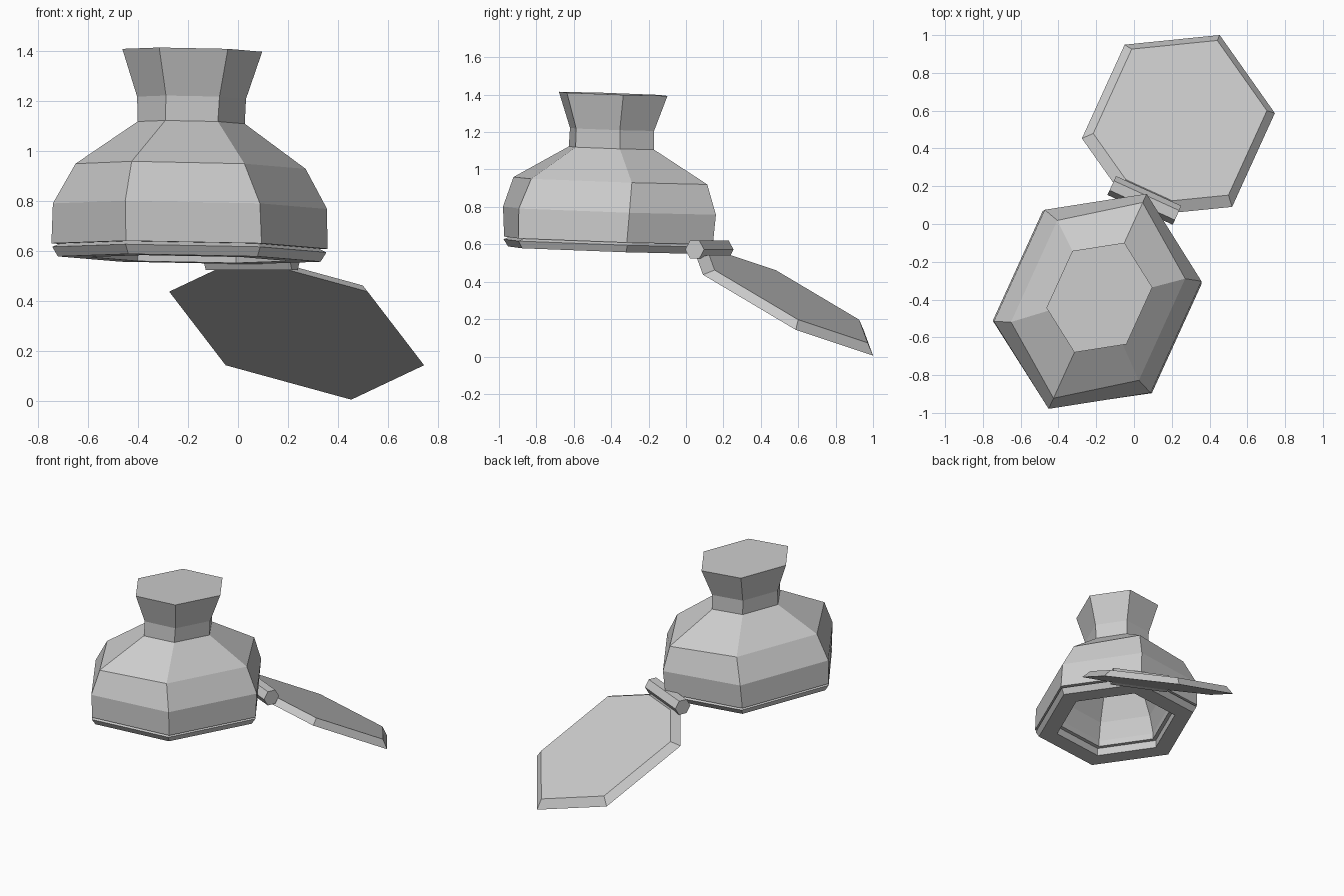
import bpy, bmesh, math
from mathutils import Matrix, Vector

if "Cube" in bpy.data.objects:
    bpy.data.objects.remove(bpy.data.objects["Cube"])

YAW = math.radians(65.5)   # direction from pot to lid, across the hinge


def frame(centre, pitch):
    """Local x runs across the hinge, y along it, z out of the part."""
    return (Matrix.Translation(Vector(centre)) @ Matrix.Rotation(YAW, 4, 'Z')
            @ Matrix.Rotation(math.radians(pitch), 4, 'Y'))


def loft(name, section, levels, matrix, closed=False):
    """Skin scaled copies (height, scale x, scale y) of a cross-section."""
    bm = bmesh.new()
    rings = [[bm.verts.new(matrix @ Vector((x * sx, y * sy, h))) for x, y in section]
             for h, sx, sy in levels]
    n = len(section)
    pairs = list(zip(rings, rings[1:]))
    if closed:
        pairs.append((rings[-1], rings[0]))
    else:
        bm.faces.new(rings[0])
        bm.faces.new(rings[-1])
    for a, b in pairs:
        for i in range(n):
            j = (i + 1) % n
            bm.faces.new((a[i], a[j], b[j], b[i]))
    bmesh.ops.recalc_face_normals(bm, faces=bm.faces)
    mesh = bpy.data.meshes.new(name)
    bm.to_mesh(mesh)
    bm.free()
    obj = bpy.data.objects.new(name, mesh)
    bpy.context.collection.objects.link(obj)
    return obj


def hexagon(tip, side, width):
    return [(tip, 0), (side, width), (-side, width),
            (-tip, 0), (-side, -width), (side, -width)]


# Hollow pot: inside from the ceiling down, across the rim, up the outside
pot_hex = hexagon(0.626, 0.325, 0.465)
pot_frame = frame((-0.195, -0.415, 0.6), 2.0)
loft("pot_body", pot_hex, [
    (0.48, 0.26, 0.25), (0.33, 0.50, 0.48), (0.18, 0.62, 0.61), (0.06, 0.67, 0.67),
    (0.02, 0.67, 0.67),
    (0.02, 0.98, 0.995), (0.18, 1.0, 0.98), (0.34, 0.91, 0.80),
    (0.515, 0.40, 0.38), (0.615, 0.395, 0.39), (0.805, 0.51, 0.50)], pot_frame)

# Bevelled flange below the pot's rim
loft("pot_flange", pot_hex, [
    (0.02, 0.93, 0.93), (0.006, 0.985, 0.985), (-0.032, 0.94, 0.945),
    (-0.032, 0.72, 0.72), (0.02, 0.72, 0.72)], pot_frame, closed=True)

# Open lid, its hinge corner cut off at the bar
lid_section = [(0.60, 0), (0.31, 0.437), (-0.31, 0.437),
               (-0.50, 0.15), (-0.50, -0.15), (-0.31, -0.437), (0.31, -0.437)]
loft("lid", lid_section, [(0, 1, 1), (0.045, 0.9, 0.9)],
     frame((0.235, 0.52, 0.29), 28.4))

# Six-sided hinge bar
hinge_frame = frame((0.055, 0.125, 0.572), 0) @ Matrix.Rotation(math.pi / 2, 4, 'X')
loft("hinge_bar", hexagon(0.055, 0.0275, 0.048),
     [(-0.19, 1, 1), (0.19, 1, 1)], hinge_frame)
